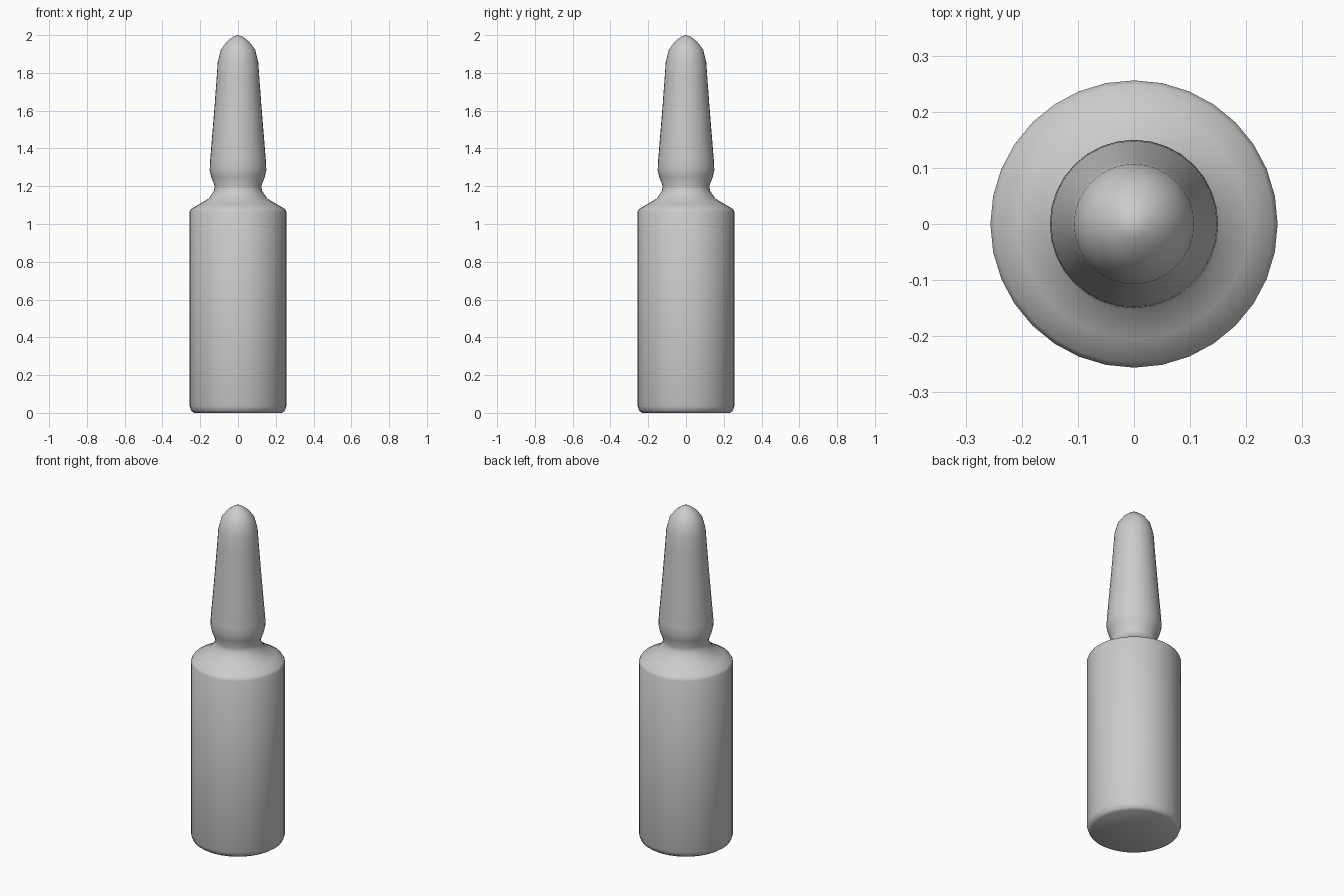
import bpy
import bmesh
from math import cos, sin, tau

cube = bpy.data.objects.get("Cube")
if cube:
    bpy.data.objects.remove(cube, do_unlink=True)

SIDES = 32

# One plain grey glass colour
grey = bpy.data.materials.new("grey_glass")
grey.use_nodes = True
colour = (0.6, 0.6, 0.6, 1)
grey.diffuse_color = colour
grey.node_tree.nodes["Principled BSDF"].inputs["Base Color"].default_value = colour


def lathe(name, profile, material):
    """Turn (radius, height) points about z; zero radius makes a pole."""
    bm = bmesh.new()
    rings = []
    for r, z in profile:
        if r == 0:
            rings.append([bm.verts.new((0, 0, z))] * SIDES)
        else:
            rings.append([bm.verts.new((r * cos(tau * i / SIDES), r * sin(tau * i / SIDES), z))
                          for i in range(SIDES)])
    for low, high in zip(rings, rings[1:]):
        for i in range(SIDES):
            j = (i + 1) % SIDES
            corners = dict.fromkeys((low[i], low[j], high[j], high[i]))
            bm.faces.new(list(corners)).smooth = True
    mesh = bpy.data.meshes.new(name)
    bm.to_mesh(mesh)
    bm.free()
    mesh.materials.append(material)
    obj = bpy.data.objects.new(name, mesh)
    bpy.context.collection.objects.link(obj)
    return obj


# Rounded base, straight body, shoulder, pinched neck, tapered tip
base = [(0, 0), (0.232, 0), (0.247, 0.01), (0.256, 0.035)]
shoulder = [(0.256, 1.065), (0.248, 1.08), (0.205, 1.105), (0.155, 1.135)]
neck = [(0.128, 1.175), (0.123, 1.2), (0.142, 1.25)]
tip = [(0.15, 1.285), (0.148, 1.33), (0.126, 1.6), (0.114, 1.76), (0.107, 1.86),
       (0.09, 1.925), (0.06, 1.965), (0.025, 1.992), (0, 2)]

lathe("ampoule", base + shoulder + neck + tip, grey)
